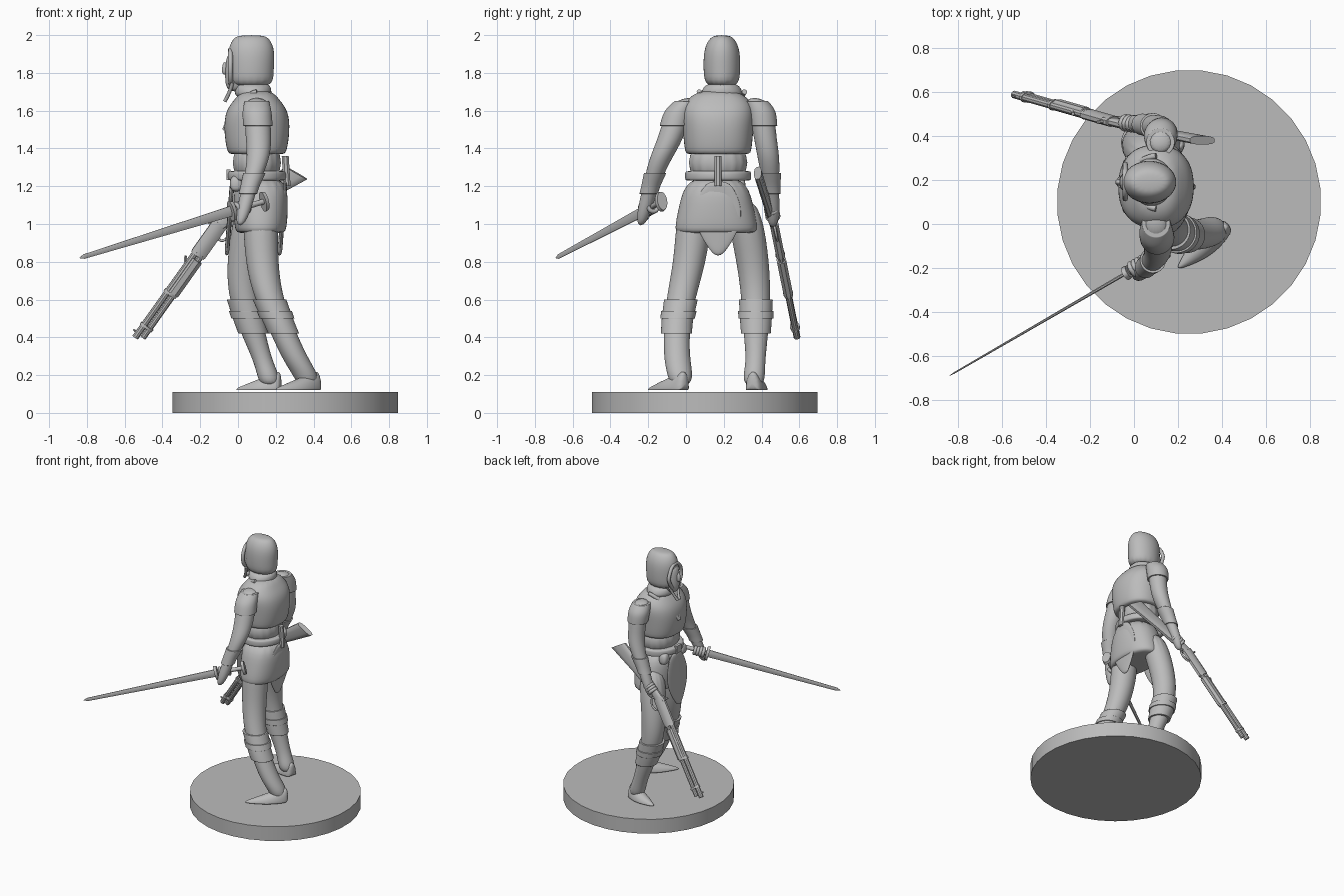
import bpy, bmesh, math
from mathutils import Vector

default_cube = bpy.data.objects.get("Cube")
if default_cube:
    bpy.data.objects.remove(default_cube, do_unlink=True)

shade = (.5, .5, .5, 1)
grey = bpy.data.materials.new("plain_grey")
grey.use_nodes = True
grey.diffuse_color = shade
grey.node_tree.nodes["Principled BSDF"].inputs["Base Color"].default_value = shade
X, Y, Z = Vector.Fill(3, 0) + Vector((1, 0, 0)), Vector((0, 1, 0)), Vector((0, 0, 1))


def loft(name, rings, u=X, v=Y, sides=16, smooth=True, power=1.0, floor=None):
    """Skin rings given as (centre, half size along u, half size along v)."""
    bm = bmesh.new()
    loops = []
    for centre, size_u, size_v in rings:
        loop = []
        for i in range(sides):
            angle = math.tau * (i + .5) / sides
            c, s = math.cos(angle), math.sin(angle)
            c = math.copysign(abs(c) ** power, c)
            s = math.copysign(abs(s) ** power, s)
            point = Vector(centre) + u * (size_u * c) + v * (size_v * s)
            if floor is not None:
                point.z = max(point.z, floor)
            loop.append(bm.verts.new(point))
        loops.append(loop)
    for lower, upper in zip(loops, loops[1:]):
        for i in range(sides):
            j = (i + 1) % sides
            bm.faces.new((lower[i], lower[j], upper[j], upper[i]))
    bm.faces.new(loops[0])
    bm.faces.new(loops[-1])
    bmesh.ops.recalc_face_normals(bm, faces=bm.faces)
    mesh = bpy.data.meshes.new(name)
    bm.to_mesh(mesh)
    bm.free()
    mesh.materials.append(grey)
    part = bpy.data.objects.new(name, mesh)
    bpy.context.collection.objects.link(part)
    if smooth:
        mesh.shade_smooth()
        subdivision = part.modifiers.new("Subdivision", "SUBSURF")
        subdivision.levels = subdivision.render_levels = 2
    else:
        bpy.ops.object.select_all(action="DESELECT")
        part.select_set(True)
        bpy.context.view_layer.objects.active = part
        bpy.ops.object.shade_smooth_by_angle(angle=math.radians(35))


def column(name, x, y, rings, **options):
    """Upright loft from (height, half depth, half width) rings."""
    loft(name, [((x, y, z), depth, width) for z, depth, width in rings], **options)


def limb(name, rings):
    """Loft of round rings, each (x, y, z, radius)."""
    loft(name, [((x, y, z), radius, radius) for x, y, z, radius in rings])


def level(rings, z):
    """Centre and radius of a limb at a given height."""
    for upper, lower in zip(rings, rings[1:]):
        if upper[2] >= z >= lower[2]:
            blend = (upper[2] - z) / (upper[2] - lower[2])
            return [a + (b - a) * blend for a, b in zip(upper, lower)]


def band(name, rings, top, bottom, extra):
    """Cuff wrapped around a limb between two heights."""
    levels = [level(rings, top + (bottom - top) * step / 3) for step in range(4)]
    wrap = [(x, y, z, radius + extra) for x, y, z, radius in levels]
    limb(name, [levels[0], wrap[0], *wrap, wrap[-1], levels[-1]])


def rod(name, start, end, start_radius, end_radius, sides=12, flat=1.0, across=Z):
    """Straight tapered bar, optionally flattened."""
    start, end = Vector(start), Vector(end)
    axis = (end - start).normalized()
    u = across if abs(axis.dot(across)) < .9 else X
    u = (u - axis * u.dot(axis)).normalized()
    loft(name, [(start, start_radius, start_radius * flat), (end, end_radius, end_radius * flat)],
         u, axis.cross(u), sides, False)


def cord(name, points, radius, cyclic=False):
    """Round cord along a smooth path."""
    curve = bpy.data.curves.new(name, "CURVE")
    curve.dimensions = "3D"
    curve.bevel_depth, curve.bevel_resolution, curve.resolution_u = radius, 2, 6
    spline = curve.splines.new("NURBS")
    spline.points.add(len(points) - 1)
    for control, position in zip(spline.points, points):
        control.co = (*position, 1)
    spline.use_cyclic_u, spline.use_endpoint_u, spline.order_u = cyclic, True, 3
    curve.use_fill_caps = True
    curve.materials.append(grey)
    bpy.context.collection.objects.link(bpy.data.objects.new(name, curve))


def hoop(name, centre, u, v, radius):
    angles = [math.tau * i / 8 for i in range(8)]
    cord(name, [Vector(centre) + u * math.cos(a) + v * math.sin(a) for a in angles], radius, True)


def fingers(name, start, axis):
    """Four fingers curled around a grip."""
    u = axis.cross(Y).normalized() * .03
    for k in range(4):
        hoop(f"{name}_{k}", start + axis * (k * .02), u, axis.cross(u), .012)


# Base disc
middle = Vector((.25, .1, 0))
rod("base", middle, middle + Z * .11, .6, .6, 32)

# Hooded head
neck = .19
column("hood", .07, neck, [(1.72, .12, .09), (1.8, .12, .1), (1.92, .13, .1), (1.98, .1, .07), (2, .07, .04)])
column("face", -.01, neck, [(1.7, .04, .03), (1.74, .06, .05), (1.82, .06, .06), (1.92, .05, .05)])
column("nose", -.07, neck, [(1.79, .01, .01), (1.81, .02, .02), (1.86, .01, .01)], sides=8)
hoop("hood_rim", (-.04, neck, 1.83), Y * .08, Z * .1, .013)
for side in (-1, 1):
    cord("hood_tie", [(-.03, neck + side * .05, 1.75), (-.04, neck + side * .03, 1.7),
                      (-.07, neck + side * .01, 1.65)], .01)
    cord("lapel", [(.1, neck + side * .12, 1.7), (0, neck + side * .1, 1.67),
                   (-.07, neck, 1.5)], .014)

# Trunk, vest, belt
trunk = (.1, .17)
column("collar", .08, neck, [(1.66, .1, .12), (1.71, .1, .11), (1.75, .09, .08)])
column("waist", *trunk, [(1.2, .14, .17), (1.45, .14, .17)])
column("vest", *trunk, [(1.37, .14, .16), (1.37, .16, .18), (1.5, .18, .19), (1.6, .17, .2),
                        (1.66, .12, .17), (1.71, .08, .1)], power=.85)
column("belt", *trunk, [(1.23, .14, .17), (1.23, .16, .18), (1.28, .16, .18), (1.28, .14, .17)])
rod("buckle", (-.06, .17, 1.26), (-.04, .17, 1.26), .04, .04, 4)
rod("back_loop", (.26, .17, 1.2), (.25, .17, 1.36), .02, .02, 8)
for y in (.07, .28):
    column("pouch", -.01, y, [(1.17, .02, .03), (1.2, .04, .04), (1.26, .03, .03)], sides=8, power=.6)

# Skirt with cloths hanging at front and back
column("skirt", .12, .16, [(1.26, .14, .16), (1.1, .15, .2), (.96, .14, .23), (.95, .12, .2)], power=.9)
for name, x in (("back_cloth", .25), ("front_cloth", -.03)):
    steps = [k / 6 for k in range(7)]
    loft(name, [((x - t * .03, .17, 1.23 - t * .4), .013, .13 * math.sin(math.pi * (.15 + t * .8)))
                for t in steps], sides=12)

# Legs, boot tops and feet
sword_leg = [(.12, .05, 1.15, .1), (.12, .03, .84, .09), (.15, -.02, .64, .08), (.22, -.05, .47, .07),
             (.3, -.05, .29, .07), (.36, -.03, .2, .07), (.37, -.03, .14, .05)]
rifle_leg = [(.09, .29, 1.15, .1), (.03, .35, .84, .09), (.02, .37, .64, .08), (.07, .37, .45, .07),
             (.13, .37, .28, .05), (.16, .36, .2, .06), (.17, .36, .14, .05)]
for name, leg, heel, toe in (("sword_side", sword_leg, (.43, 0, .12), (.2, -.2, .12)),
                             ("rifle_side", rifle_leg, (.23, .35, .12), (-.01, .41, .12))):
    limb(name + "_leg", leg)
    band(name + "_boot_top", leg, .6, .42, .014)
    band(name + "_boot_strap", leg, .54, .5, .022)
    heel, toe = Vector(heel), Vector(toe)
    steps = [k / 7 for k in range(8)]
    loft(name + "_foot", [(heel.lerp(toe, t), .055 * math.sin(math.pi * (.2 + t * .76)),
                           .01 + .1 * (1 - t)) for t in steps],
         (toe - heel).normalized().cross(Z), Z, floor=.12)

# Arms with sleeve caps and cuffs
sword_arm = [(.1, .02, 1.67, .05), (.1, -.04, 1.6, .07), (.11, -.08, 1.45, .07), (.11, -.14, 1.34, .06),
             (.06, -.19, 1.19, .04), (.03, -.22, 1.07, .04), (.01, -.24, .99, .02)]
rifle_arm = [(.12, .36, 1.67, .05), (.12, .4, 1.6, .07), (.13, .42, 1.45, .06), (.12, .44, 1.34, .06),
             (.05, .45, 1.19, .04), (0, .46, 1.07, .04), (-.03, .46, .98, .02)]
for name, arm in (("sword", sword_arm), ("rifle", rifle_arm)):
    limb(name + "_arm", arm)
    band(name + "_sleeve_cap", arm, 1.65, 1.52, .01)
    band(name + "_arm_cuff", arm, 1.27, 1.16, .01)

# Sword
tip, guard, pommel = Vector((-.84, -.69, .82)), Vector((-.03, -.22, 1.07)), Vector((.14, -.13, 1.12))
aim = (tip - guard).normalized()
taper = guard.lerp(tip, .97)
rod("blade", guard, taper, .03, .013, 8, .3)
rod("blade_tip", taper, tip, .013, .001, 8, .3)
rod("sword_grip", guard, pommel, .015, .015)
for name, place in (("guard", guard), ("pommel", pommel)):
    rod(name, place + aim * .01, place - aim * .01, .055, .05, 16, .6)
fingers("sword_finger", guard - aim * .03, -aim)

# Rifle with two barrels
muzzle, breech = Vector((-.53, .59, .39)), Vector((-.11, .47, .98))
bore = (breech - muzzle).normalized()
drop = (X - bore * X.dot(bore)).normalized()


def along(t, offset=0):
    return muzzle.lerp(breech, t) + drop * offset


def rifle_part(name, start, end, radius, offset=0, sides=10, flat=1.0):
    rod(name, along(start, offset), along(end, offset), radius, radius, sides, flat, drop)


rifle_part("upper_barrel", 0, .9, .018, -.017)
rifle_part("lower_barrel", .03, .9, .016, .018)
rifle_part("fore_end", .42, .72, .036, .01, 8, .75)
for t in (.1, .4, .75):
    rifle_part("barrel_band", t, t + .02, .04, flat=.65)
rifle_part("receiver", .76, 1.04, .045, 0, 8, .55)
rod("front_sight", along(.04, -.03), along(.04, -.05), .007, .005, 6)
rod("rear_sight", along(.66, -.03), along(.7, -.05), .01, .008, 6)
rod("hammer", along(1, -.03), along(1, -.07), .01, .007, 6)
hoop("lever", along(1, .05), drop * .03, bore * .05, .007)

# Stock, widening towards the butt
butt_up = Vector((.87, 0, -.5))
loft("stock", [((-.12, .47, .98), .035, .02), ((-.04, .45, 1.04), .035, .02),
               ((.1, .42, 1.14), .05, .02), ((.31, .38, 1.27), .066, .02)],
     butt_up, bore.cross(drop), 12, False, .7)
fingers("rifle_finger", Vector((-.04, .46, 1.04)), Vector((.7, -.1, .6)).normalized())
